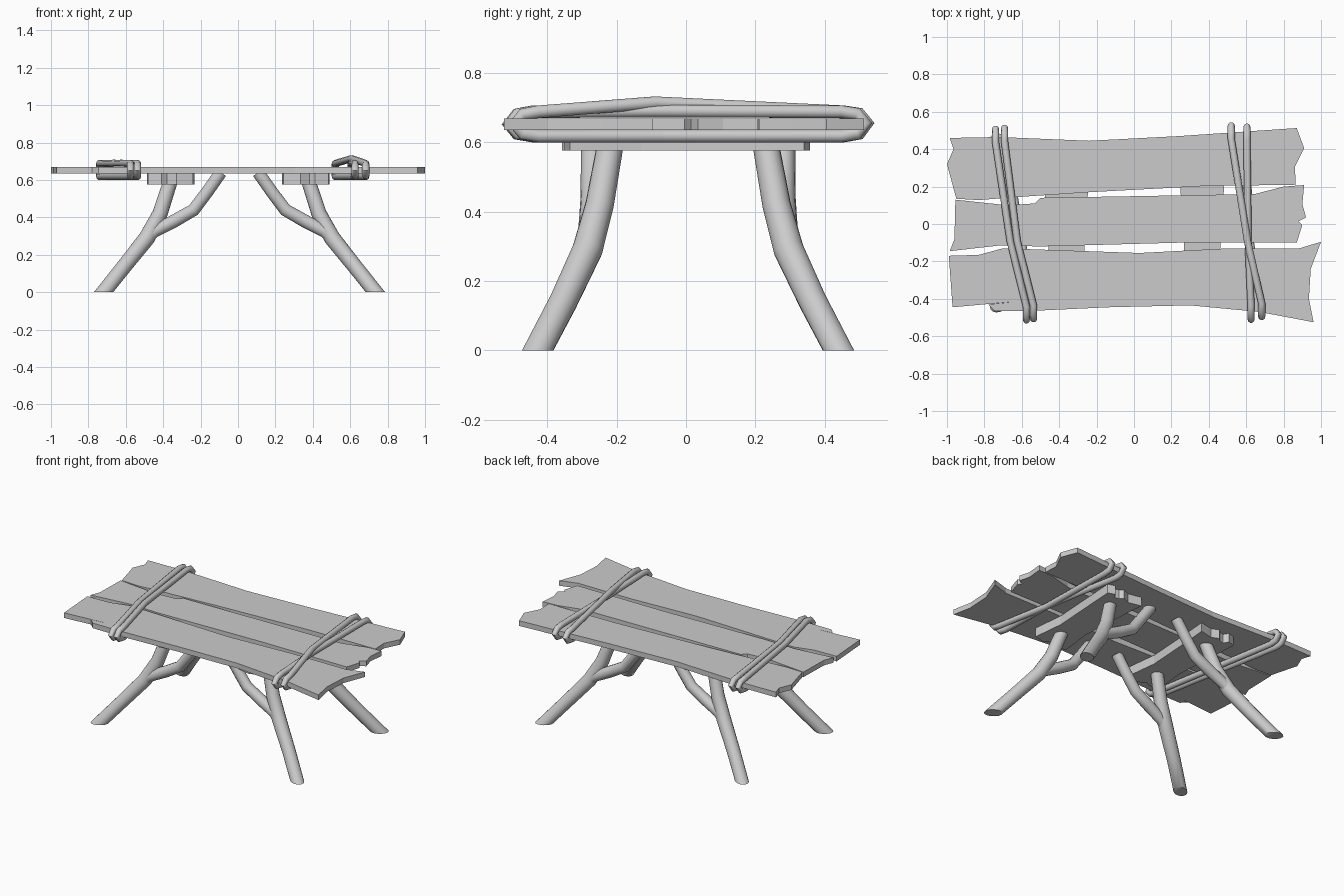
import bpy, bmesh, math
from mathutils import Vector

cube = bpy.data.objects.get("Cube")
if cube:
    bpy.data.objects.remove(cube)

GREY = (0.6, 0.6, 0.6, 1)
wood = bpy.data.materials.new("plain grey")
wood.use_nodes = True
wood.diffuse_color = GREY
wood.node_tree.nodes["Principled BSDF"].inputs["Base Color"].default_value = GREY


def finish(bm, name, smooth=False):
    bmesh.ops.recalc_face_normals(bm, faces=bm.faces)
    mesh = bpy.data.meshes.new(name)
    bm.to_mesh(mesh)
    bm.free()
    mesh.materials.append(wood)
    obj = bpy.data.objects.new(name, mesh)
    bpy.context.collection.objects.link(obj)
    if smooth:
        bpy.ops.object.select_all(action='DESELECT')
        obj.select_set(True)
        bpy.context.view_layer.objects.active = obj
        bpy.ops.object.shade_smooth_by_angle(angle=math.radians(50))
    return obj


def slab(name, outline, low, high):
    """Extrude a flat outline between two heights."""
    bm = bmesh.new()
    face = bm.faces.new([bm.verts.new((x, y, low)) for x, y in outline])
    top = bmesh.ops.extrude_face_region(bm, geom=[face])["geom"]
    for v in top:
        if isinstance(v, bmesh.types.BMVert):
            v.co.z = high
    return finish(bm, name)


def add_tube(bm, points, radii, sides, closed=False):
    """Sweep a ring of vertices along a path."""
    pts = [Vector(p) for p in points]
    n = len(pts)
    rings = []
    for i, p in enumerate(pts):
        before = pts[i - 1] if closed or i else p
        after = pts[(i + 1) % n] if closed or i < n - 1 else p
        d1, d2 = (p - before).normalized(), (after - p).normalized()
        along = (d1 + d2).normalized()
        # ropes circle the x axis; legs rise mostly along z
        ref = Vector((1, 0, 0)) if closed else Vector((0, 1, 0))
        u = (ref - along * ref.dot(along)).normalized()
        w = along.cross(u)
        rings.append([bm.verts.new(p + radii[i] * (
            u * math.cos(a) + w * math.sin(a)))
            for a in (math.tau * k / sides for k in range(sides))])
    for i in range(n if closed else n - 1):
        a, b = rings[i], rings[(i + 1) % n]
        for k in range(sides):
            j = (k + 1) % sides
            bm.faces.new((a[k], a[j], b[j], b[k]))
    if not closed:
        bm.faces.new(rings[0])
        bm.faces.new(rings[-1])


# Rough-sawn top planks
LOW, HIGH = 0.635, 0.669
slab("back_plank", [
    (-.985, .46), (-.72, .465), (-.24, .445), (.24, .47), (.87, .513),
    (.91, .405), (.86, .305), (.865, .21), (.375, .203), (-.24, .17),
    (-.61, .145), (-.83, .128), (-.95, .135), (-1, .32), (-.965, .4)], LOW, HIGH)
slab("middle_plank", [
    (-.955, .13), (-.675, .1), (-.53, .11), (-.5, .14), (.645, .16),
    (.8, .2), (.91, .208), (.9, .107), (.92, .035), (.88, .015),
    (.9, -.005), (.87, -.1), (.24, -.1), (-.5, -.12), (-.72, -.115),
    (-.985, -.145), (-.96, -.08)], LOW, HIGH)
slab("front_plank", [
    (-.99, -.17), (-.83, -.165), (-.7, -.13), (.03, -.155), (.51, -.13),
    (.885, -.13), (1, -.095), (.945, -.24), (.935, -.4), (.96, -.525),
    (.67, -.47), (.3, -.435), (-.13, -.445), (-.56, -.465), (-.745, -.465),
    (-.78, -.43), (-.64, -.415), (-.97, -.445)], LOW, HIGH)

# Cross battens with splintered ends
batten = [(-.12, -.34), (-.03, -.357), (.02, -.33), (.05, -.35), (.12, -.335),
          (.098, -.13), (.118, .19), (.127, .34), (.08, .357), (.06, .325),
          (.03, .33), (.01, .352), (-.04, .33), (-.128, .35), (-.115, .19),
          (-.095, -.13)]
for side, cx in (("left", .363), ("right", -.36)):
    s = 1 if cx > 0 else -1
    slab(side + "_batten", [(cx + s * x, y) for x, y in batten], .576, LOW)

# Forked branch legs, mirrored to the four corners
trunk = [(.775, .465, -.06), (.615, .36, .14), (.495, .29, .29),
         (.425, .255, .42), (.365, .222, .605)]
fork = [(.54, .31, .24), (.455, .285, .325), (.35, .278, .38),
        (.245, .275, .44), (.17, .275, .54), (.1, .275, .64)]
for side, sx in (("left", 1), ("right", -1)):
    for end, sy in (("front", -1), ("back", 1)):
        def place(path):
            return [(sx * x + .008, sy * y + .006, z) for x, y, z in path]
        bm = bmesh.new()
        add_tube(bm, place(trunk), [.04, .041, .044, .041, .038], 16)
        cut = bmesh.ops.bisect_plane(
            bm, geom=bm.verts[:] + bm.edges[:] + bm.faces[:],
            plane_co=(0, 0, 0), plane_no=(0, 0, -1), clear_outer=True)
        rim = [e for e in cut["geom_cut"] if isinstance(e, bmesh.types.BMEdge)]
        bmesh.ops.contextual_create(bm, geom=rim)
        add_tube(bm, place(fork), [.03, .034, .036, .035, .034, .034], 14)
        finish(bm, f"{end}_{side}_leg", smooth=True)


# Rope lashings: each loop has a back x, front x, edge reach and raised middle
def rope(name, back, front, yb, yf, bow=0, lift=0):
    mid = (back + front) / 2 + bow
    profile = [(back, yb - .07, .688), (back, yb - .025, .682),
               (back, yb, .655), (back, yb - .025, .625), (back, yb - .07, .618),
               (front, yf + .07, .618), (front, yf + .025, .625),
               (front, yf, .652), (front, yf + .025, .68), (front, yf + .07, .688),
               (mid, -.09, .69 + lift)]
    bm = bmesh.new()
    add_tube(bm, profile, [.019] * len(profile), 10, closed=True)
    finish(bm, name, smooth=True)


rope("right_rope_outer", -.74, -.575, .507, -.513, -.005)
rope("right_rope_inner", -.692, -.537, .512, -.507, -.01)
rope("left_rope_crossing", .52, .683, .525, -.495, .005, .024)
rope("left_rope_straight", .604, .626, .518, -.51, -.005)
